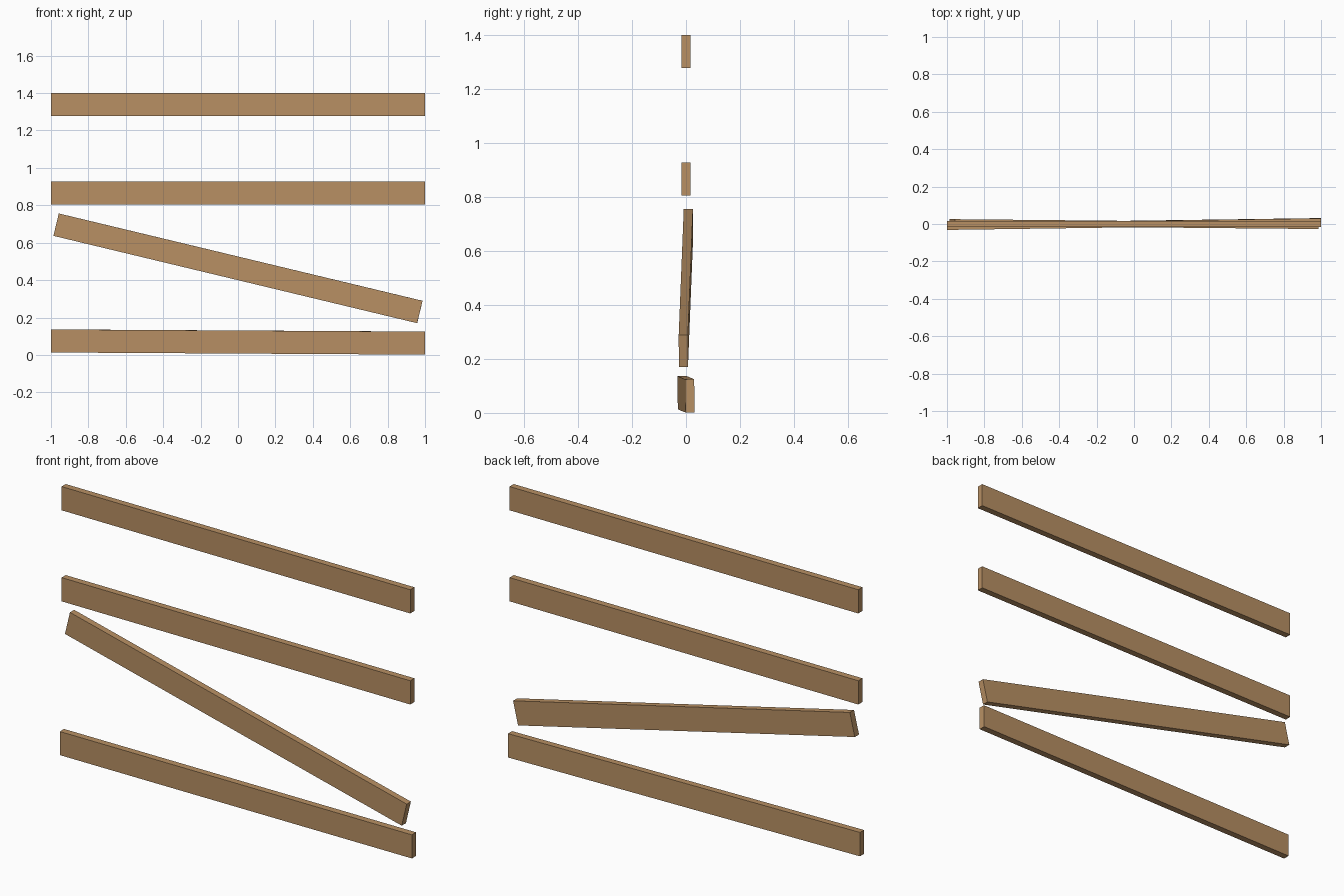
import bpy
from math import radians

if "Cube" in bpy.data.objects:
    bpy.data.objects.remove(bpy.data.objects["Cube"])

# Weathered timber colour
wood = bpy.data.materials.new("tan_wood")
wood.diffuse_color = (0.479, 0.279, 0.127, 1)
wood.use_nodes = True
wood.node_tree.nodes["Principled BSDF"].inputs["Base Color"].default_value = wood.diffuse_color

LENGTH, THICK, HEIGHT = 2.0, 0.034, 0.123


def plank(name, y, z, rot=(0, 0, 0)):
    """One long board centred at x = 0, tilted by rot in degrees."""
    bpy.ops.mesh.primitive_cube_add(size=1, location=(0, y, z),
                                    rotation=[radians(a) for a in rot])
    ob = bpy.context.object
    ob.name = name
    ob.scale = (LENGTH, THICK, HEIGHT)
    ob.data.materials.append(wood)
    return ob


# Two level upper boards
plank("top_plank", 0, 1.339)
plank("upper_plank", 0, 0.867)
# Slipped board, right end dropped
plank("slipped_plank", -0.0005, 0.463, (0, 13.5, -0.55))
# Bottom board, very slightly crooked
plank("bottom_plank", 0.0, 0.069, (0.6, 0.33, 0.8))
